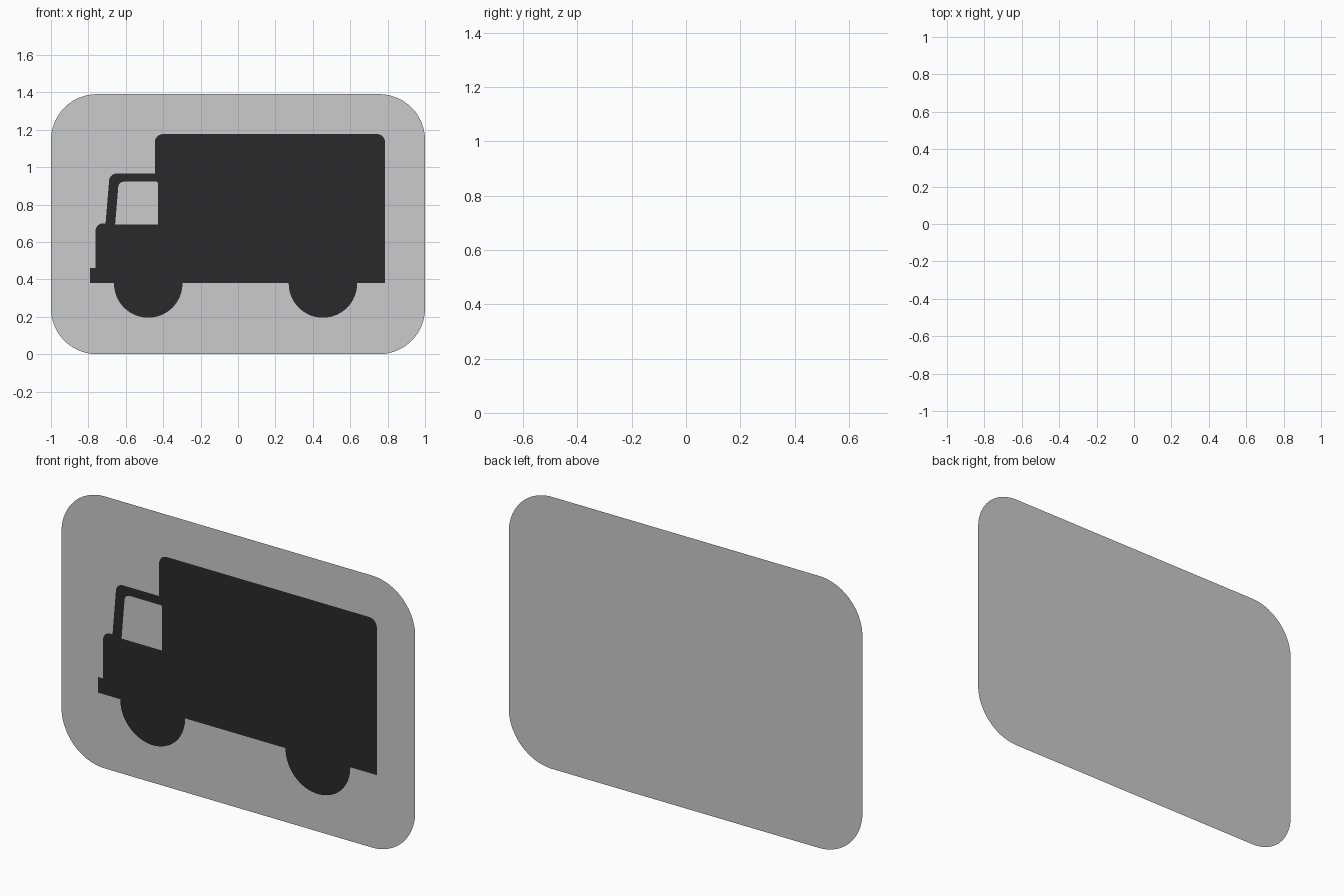
import bpy, bmesh, math
from mathutils import Vector

if "Cube" in bpy.data.objects:
    bpy.data.objects.remove(bpy.data.objects["Cube"])


def rounded(points, steps=8):
    """Points (x, z, radius) -> outline with rounded corners."""
    out = []
    n = len(points)
    for i, (x, z, r) in enumerate(points):
        p = Vector((x, z))
        if r == 0:
            out.append(p)
            continue
        a = (Vector(points[i - 1][:2]) - p).normalized()
        b = (Vector(points[(i + 1) % n][:2]) - p).normalized()
        half = a.angle(b) / 2
        centre = p + (a + b).normalized() * (r / math.sin(half))
        start = p + a * (r / math.tan(half)) - centre
        end = p + b * (r / math.tan(half)) - centre
        for k in range(steps + 1):
            out.append(centre + start.lerp(end, k / steps).normalized() * r)
    return out


def circle(cx, cz, r, n=64):
    return [Vector((cx + r * math.cos(2 * math.pi * k / n),
                    cz + r * math.sin(2 * math.pi * k / n))) for k in range(n)]


def sheet(name, y, loops, mat=None):
    """Flat sheet facing the front; later loops are holes."""
    bm = bmesh.new()
    edges = []
    for loop in loops:
        vs = [bm.verts.new((p.x, y, p.y)) for p in loop]
        edges += [bm.edges.new((vs[i - 1], vs[i])) for i in range(len(vs))]
    bmesh.ops.triangle_fill(bm, edges=edges, use_beauty=True, normal=(0, -1, 0))
    bm.normal_update()
    bmesh.ops.reverse_faces(bm, faces=[f for f in bm.faces if f.normal.y > 0])
    me = bpy.data.meshes.new(name)
    bm.to_mesh(me)
    bm.free()
    ob = bpy.data.objects.new(name, me)
    bpy.context.collection.objects.link(ob)
    if mat:
        me.materials.append(mat)
    return ob


dark = bpy.data.materials.new("dark")
dark.diffuse_color = (0.023, 0.023, 0.023, 1)
dark.use_nodes = True
dark.node_tree.nodes["Principled BSDF"].inputs["Base Color"].default_value = dark.diffuse_color

# Backing panel
R = 0.245
sheet("back_panel", 0.003,
      [rounded([(-1, 0, R), (1, 0, R), (1, 1.39, R), (-1, 1.39, R)], 16)])

# Truck silhouette: cargo box, cab, bonnet and bumper, with window opening
body = rounded([
    (-0.79, 0.38, 0), (0.787, 0.38, 0), (0.787, 1.177, 0.045),
    (-0.445, 1.177, 0.045), (-0.445, 0.966, 0), (-0.686, 0.966, 0.04),
    (-0.708, 0.70, 0), (-0.762, 0.70, 0.042), (-0.762, 0.46, 0), (-0.79, 0.46, 0)])
window = rounded([
    (-0.657, 0.692, 0), (-0.428, 0.692, 0), (-0.428, 0.922, 0.01),
    (-0.638, 0.922, 0.03)])
sheet("truck_body", -0.002, [body, window], dark)

# Wheels
for name, x in (("front_wheel", -0.48), ("rear_wheel", 0.454)):
    sheet(name, -0.003, [circle(x, 0.378, 0.183)], dark)
